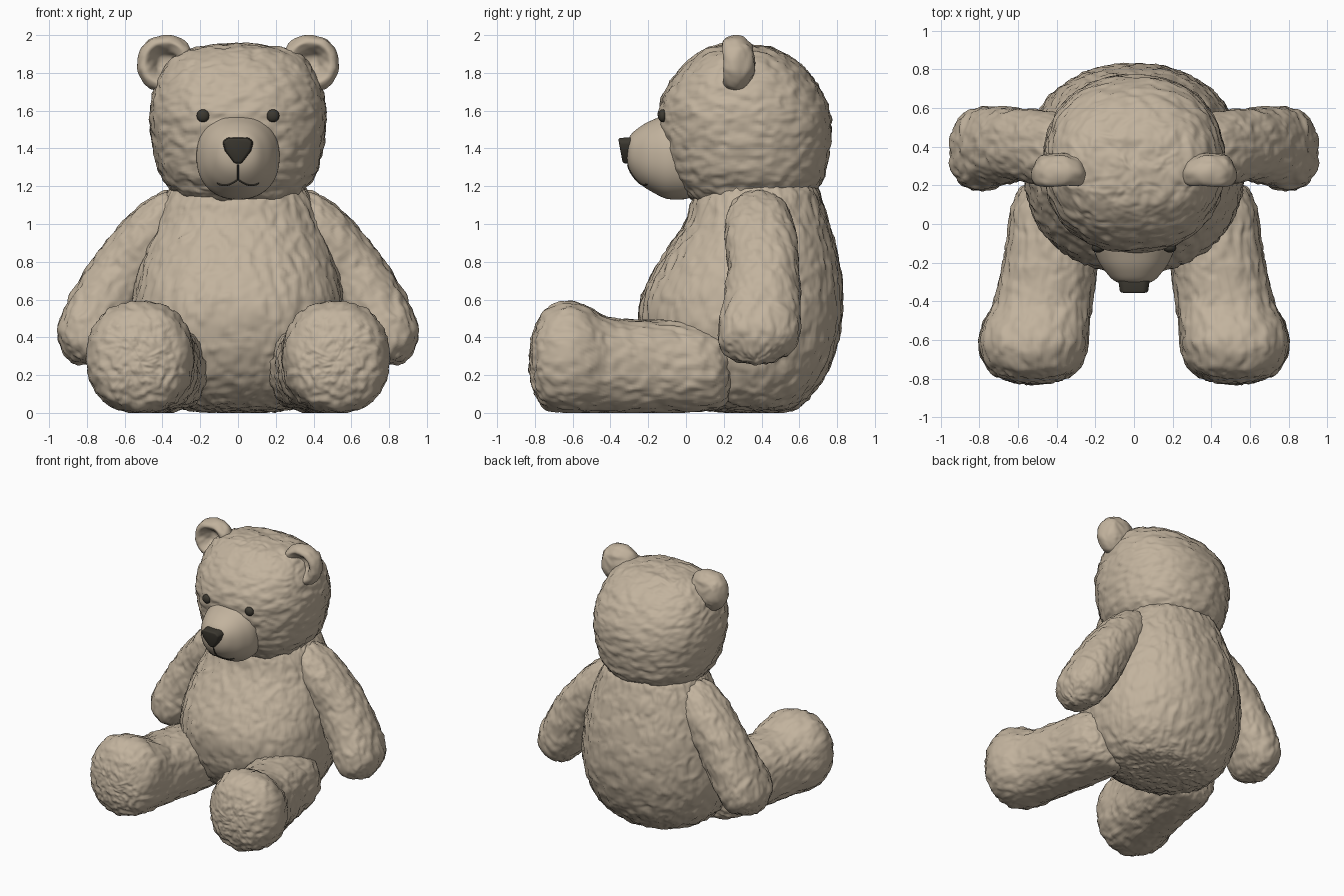
import bpy, bmesh, math
from mathutils import Vector, noise
from mathutils.bvhtree import BVHTree

cube = bpy.data.objects.get("Cube")
if cube:
    bpy.data.objects.remove(cube, do_unlink=True)

X, Y, Z = Vector((1, 0, 0)), Vector((0, 1, 0)), Vector((0, 0, 1))


def material(name, rgb):
    m = bpy.data.materials.new(name)
    m.use_nodes = True
    m.diffuse_color = (*rgb, 1)
    m.node_tree.nodes["Principled BSDF"].inputs["Base Color"].default_value = (*rgb, 1)
    return m


plush = material("tan plush", (0.54, 0.45, 0.34))
dark = material("dark brown", (0.045, 0.04, 0.03))


def add_object(name, bm, mat, mirror=False):
    mesh = bpy.data.meshes.new(name)
    bm.to_mesh(mesh)
    mesh.materials.append(mat)
    for p in mesh.polygons:
        p.use_smooth = True
    obj = bpy.data.objects.new(name, mesh)
    bpy.context.collection.objects.link(obj)
    if mirror:
        mod = obj.modifiers.new("mirror", 'MIRROR')
        mod.use_clip = False
        mod.use_mirror_merge = False
    return obj


def spline(rows, step):
    """Smooth the rows; reflected end rows make the poles round."""
    def flip(r):
        return (*r[:3], -r[3], -r[4])
    pts = [flip(rows[1]), *rows, flip(rows[-2])]
    out = []
    for a, b, c, d in zip(pts, pts[1:], pts[2:], pts[3:]):
        n = max(2, math.ceil(math.dist(b, c) / step))
        for i in range(n):
            t = i / n
            out.append([q + t / 2 * (r - p + t * (2 * p - 5 * q + 4 * r - s
                        + t * (3 * (q - r) + s - p))) for p, q, r, s in zip(a, b, c, d)])
    return out + [list(rows[-1])]


def loft(name, rows, u, v, segments, stretch, fur=0.011, mirror=False, step=0.013):
    """Skin rings (x, y, z, radius along u, radius along v), then ruffle the fur."""
    bm = bmesh.new()
    rings = []
    samples = spline(rows, step)
    for x, y, z, a, b in samples[1:-1]:
        ring = []
        for k in range(segments):
            ang = math.tau * (k + 0.5) / segments
            c, s = math.cos(ang), math.sin(ang)
            c, s = (math.copysign(abs(w) ** 0.9, w) for w in (c, s))
            ring.append(bm.verts.new(Vector((x, y, z)) + u * a * c + v * b * s))
        rings.append(ring)
    first, last = (bm.verts.new(samples[i][:3]) for i in (0, -1))
    for k in range(segments):
        j = (k + 1) % segments
        for lo, hi in zip(rings, rings[1:]):
            bm.faces.new((lo[k], lo[j], hi[j], hi[k]))
        bm.faces.new((first, rings[0][j], rings[0][k]))
        bm.faces.new((last, rings[-1][k], rings[-1][j]))
    bmesh.ops.recalc_face_normals(bm, faces=bm.faces)
    bm.normal_update()
    if fur:
        moves = []
        for vert in bm.verts:
            q = Vector([p * s for p, s in zip(vert.co, stretch)])
            q += 0.6 * noise.noise_vector(vert.co * 9)
            h = noise.noise(q) + 0.5 * noise.noise(q * 2.1)
            moves.append(vert.normal * fur * h)
        for vert, move in zip(bm.verts, moves):
            vert.co += move
            vert.co.z = max(vert.co.z, 0)
    tree = BVHTree.FromBMesh(bm)
    add_object(name, bm, plush, mirror)
    bm.free()
    return tree


def level(z, front, back, half):
    return (0, (front + back) / 2, z, half, (back - front) / 2)


def upright(y, x, half, low, high):
    return (x, y, (low + high) / 2, half, (high - low) / 2)


# Torso
loft("body", [level(*r) for r in (
    (0, .35, .35, 0), (.015, .12, .56, .25), (.07, -.03, .64, .4), (.2, -.16, .74, .5),
    (.4, -.24, .81, .56), (.6, -.24, .83, .56), (.8, -.14, .81, .52), (1, -.01, .76, .45),
    (1.12, .03, .72, .4), (1.2, .06, .69, .35), (1.3, .1, .6, .25), (1.36, .35, .35, 0))],
    X, Y, 200, (24, 24, 10))

# Head
head = loft("head", [level(*r) for r in (
    (1.08, .33, .33, 0), (1.12, .06, .58, .27), (1.2, -.04, .7, .37), (1.3, -.1, .745, .425),
    (1.5, -.14, .77, .465), (1.65, -.135, .745, .46), (1.8, -.05, .65, .41),
    (1.9, .06, .53, .32), (1.94, .14, .42, .19), (1.955, .27, .27, 0))],
    X, Y, 190, (13, 13, 24))

# Smooth muzzle
muzzle = loft("muzzle", [upright(*r) for r in (
    (-.315, 0, 0, 1.38, 1.38), (-.3, 0, .09, 1.29, 1.46), (-.25, 0, .145, 1.22, 1.51),
    (-.18, 0, .19, 1.17, 1.55), (-.08, 0, .22, 1.13, 1.58), (.05, 0, .18, 1.16, 1.54),
    (.1, 0, 0, 1.35, 1.35))],
    X, Z, 64, (1, 1, 1), fur=0, step=0.02)

# Ears with a dished front
loft("ears", [upright(y, .385, r, 1.85 - r, 1.85 + r) for y, r in (
    (.365, 0), (.345, .1), (.28, .147), (.22, .138), (.195, .11), (.22, .08),
    (.27, .045), (.28, 0))],
    X, Z, 64, (14, 14, 14), fur=0.008, mirror=True)

# Arms hanging outward
slope = Vector((.82, 0, .57)).normalized()
loft("arms", [(.29, .38, 1.16, 0, 0), (.32, .38, 1.11, .1, .13), (.43, .39, .98, .15, .185),
              (.6, .41, .76, .17, .19), (.72, .4, .56, .175, .205), (.8, .385, .42, .165, .215),
              (.85, .375, .335, .125, .17), (.89, .37, .275, 0, 0)],
     slope, Y, 100, (19, 24, 12), mirror=True)

# Legs with raised feet
loft("legs", [upright(*r) for r in (
    (.26, .34, 0, .24, .24), (.21, .36, .19, .05, .41), (.1, .38, .25, .01, .47),
    (-.1, .41, .25, 0, .49), (-.3, .45, .25, 0, .495), (-.42, .475, .26, 0, .51),
    (-.54, .51, .28, 0, .57), (-.64, .52, .28, 0, .59), (-.75, .52, .235, .03, .54),
    (-.81, .52, .14, .13, .42), (-.83, .52, 0, .27, .27))],
    X, Z, 120, (24, 11, 24), mirror=True)


def on_surface(tree, x, z):
    return tree.ray_cast(Vector((x, -2, z)), Y)[0]


# Eyes
bm = bmesh.new()
bmesh.ops.create_uvsphere(bm, u_segments=20, v_segments=12, radius=0.034)
bmesh.ops.scale(bm, vec=(1, 0.7, 1), verts=bm.verts)
bmesh.ops.translate(bm, vec=on_surface(head, .185, 1.573), verts=bm.verts)
add_object("eyes", bm, dark, mirror=True)
bm.free()

# Nose: a rounded triangle, tapered and leaning forward at the top
bm = bmesh.new()
outline = [(-.088, 1.435), (-.06, 1.46), (.06, 1.46), (.088, 1.435), (.075, 1.385),
           (.02, 1.315), (-.02, 1.315), (-.075, 1.385)]
back = bm.faces.new([bm.verts.new((x, -.26, z)) for x, z in outline])
front = bmesh.ops.extrude_face_region(bm, geom=[back], use_keep_orig=True)["geom"]
for vert in [g for g in front if isinstance(g, bmesh.types.BMVert)]:
    vert.co.y = -.335 - .17 * (vert.co.z - 1.315)
    vert.co.x *= .85
    vert.co.z = 1.4 + (vert.co.z - 1.4) * .92
bmesh.ops.recalc_face_normals(bm, faces=bm.faces)
nose = add_object("nose", bm, dark)
bm.free()
bevel = nose.modifiers.new("soft edges", 'BEVEL')
bevel.width, bevel.segments = 0.012, 3

# Stitched mouth following the muzzle
curve = bpy.data.curves.new("mouth", 'CURVE')
curve.dimensions = '3D'
curve.bevel_depth = 0.005
curve.bevel_resolution = 2
stem = [(0, 1.235 + i * .02) for i in range(5)]
smile = [(x / 100, 1.235 - .03 * math.sin(math.pi * min(1, abs(x) / 14)))
         for x in range(-11, 12)]
for path in (stem, smile):
    line = curve.splines.new('POLY')
    line.points.add(len(path) - 1)
    for point, (x, z) in zip(line.points, path):
        point.co = (*on_surface(muzzle, x, z), 1)
curve.materials.append(dark)
mouth = bpy.data.objects.new("mouth", curve)
bpy.context.collection.objects.link(mouth)
